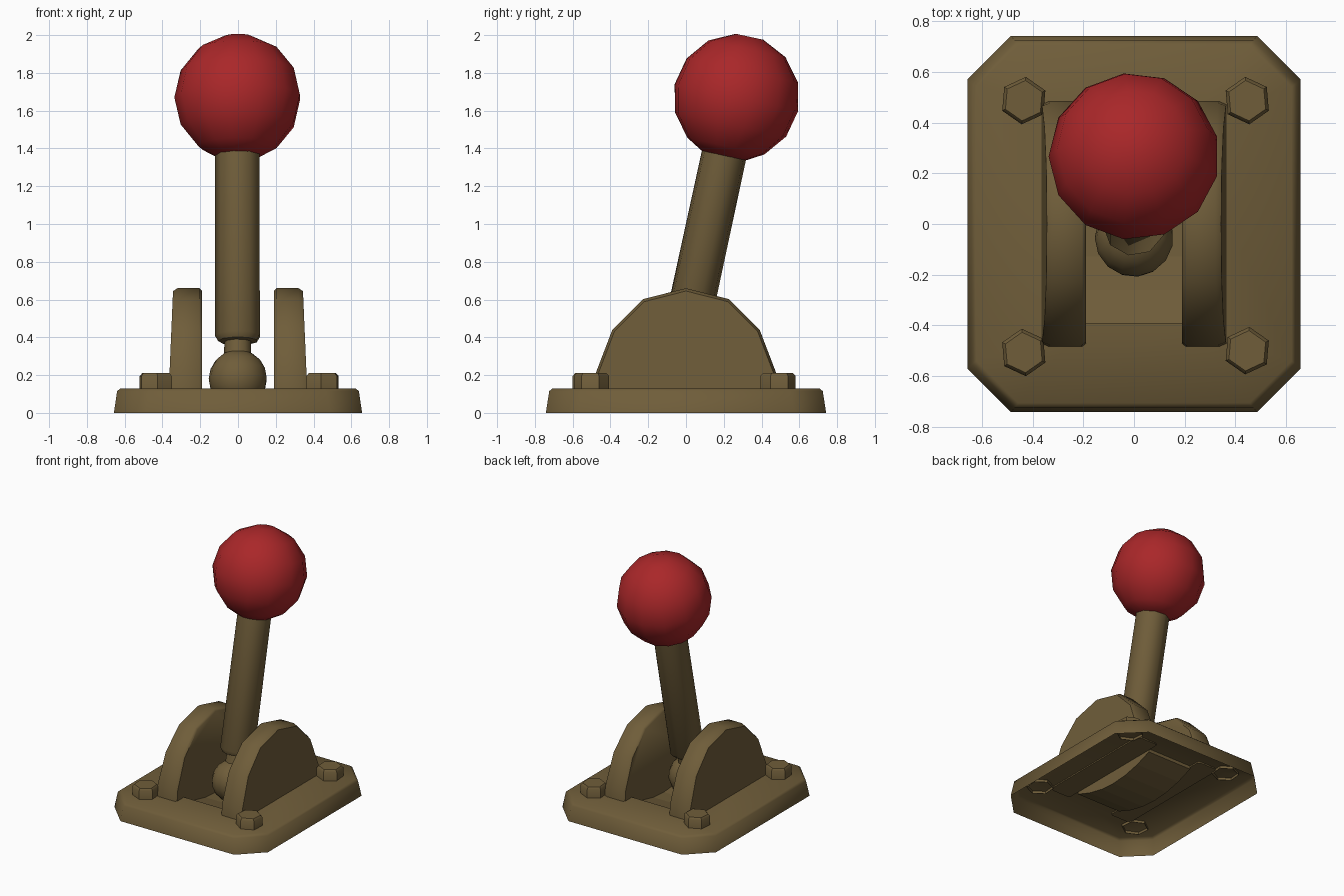
import bpy, bmesh, math
from mathutils import Vector, Matrix

if "Cube" in bpy.data.objects:
    bpy.data.objects.remove(bpy.data.objects["Cube"])


def material(name, rgb):
    m = bpy.data.materials.new(name)
    m.diffuse_color = (*rgb, 1)
    m.use_nodes = True
    m.node_tree.nodes["Principled BSDF"].inputs["Base Color"].default_value = m.diffuse_color
    return m


BROWN = material("olive brown", (0.16, 0.11, 0.042))
RED = material("red", (0.40, 0.02, 0.022))


def loft(name, rings, mat, cap_start=False, cap_end=False, angle=50, matrix=None):
    """Skin a list of equal-length closed rings into one object."""
    bm = bmesh.new()
    loops = [[bm.verts.new(p) for p in ring] for ring in rings]
    n = len(loops[0])
    for a, b in zip(loops, loops[1:]):
        for i in range(n):
            j = (i + 1) % n
            bm.faces.new((a[i], a[j], b[j], b[i]))
    if cap_start:
        bm.faces.new(loops[0][::-1])
    if cap_end:
        bm.faces.new(loops[-1])
    bmesh.ops.remove_doubles(bm, verts=bm.verts, dist=1e-5)
    bmesh.ops.recalc_face_normals(bm, faces=bm.faces)
    if matrix:
        bm.transform(matrix)
    me = bpy.data.meshes.new(name)
    bm.to_mesh(me)
    bm.free()
    me.materials.append(mat)
    ob = bpy.data.objects.new(name, me)
    bpy.context.collection.objects.link(ob)
    bpy.ops.object.select_all(action='DESELECT')
    ob.select_set(True)
    bpy.context.view_layer.objects.active = ob
    bpy.ops.object.shade_smooth_by_angle(angle=math.radians(angle))
    return ob


def octagon(hx, hy, c, z):
    """Rectangle with cut corners, counter-clockwise."""
    return [(hx, -hy + c, z), (hx, hy - c, z), (hx - c, hy, z), (-hx + c, hy, z),
            (-hx, hy - c, z), (-hx, -hy + c, z), (-hx + c, -hy, z), (hx - c, -hy, z)]


def circle(r, z, n, start=math.pi):
    return [(r * math.cos(start + math.tau * i / n),
             r * math.sin(start + math.tau * i / n), z) for i in range(n)]


# Base shell, open underneath, with a slot in the top
loft("base_plate", [octagon(0.657, 0.742, 0.17, 0),
                    octagon(0.64, 0.724, 0.17, 0.115),
                    octagon(0.622, 0.706, 0.165, 0.13),
                    octagon(0.19, 0.39, 0, 0.13)], BROWN)

# Sunken curved trough below the slot
arc = [(0.39 * t, 0.02 + 0.085 * t * t) for t in (-1, -0.67, -0.33, 0, 0.33, 0.67, 1)]
bm = bmesh.new()
sides = []
for x in (-0.19, 0.19):
    sides.append([bm.verts.new((x, y, z)) for y, z in [(-0.39, 0.13)] + arc + [(0.39, 0.13)]])
for i in range(len(sides[0]) - 1):
    bm.faces.new((sides[0][i], sides[1][i], sides[1][i + 1], sides[0][i + 1]))
for s in sides:
    bm.faces.new(s)
bmesh.ops.recalc_face_normals(bm, faces=bm.faces)
bm.normal_update()
me = bpy.data.meshes.new("slot_trough")
bm.to_mesh(me)
bm.free()
me.materials.append(BROWN)
trough = bpy.data.objects.new("slot_trough", me)
bpy.context.collection.objects.link(trough)

# Two rounded side plates, outer faces leaning slightly inward
half = [(0.485, -0.01), (0.478, 0.08), (0.39, 0.31), (0.228, 0.472)]
profile = half + [(0, 0.53)] + [(-y, z) for y, z in reversed(half)]
for side, label in ((1, "right"), (-1, "left")):
    rings = []
    for x, k, lean in ((0.19, 0.975, 0), (0.205, 1, 0), (0.335, 1, 0.015), (0.366, 0.972, 0.022)):
        rings.append([(side * (x - lean * z / 0.53), y * k, 0.13 + z * k) for y, z in profile])
    loft(label + "_side_plate", rings, BROWN, True, True)

# Hex bolts in the four corners
for i, (x, y, turn) in enumerate(((-0.435, 0.487, 25), (0.447, 0.487, 35),
                                  (-0.435, -0.507, 35), (0.447, -0.5, 25))):
    a = math.radians(turn)
    loft(f"bolt_{i + 1}", [circle(0.094, 0.11, 6, a), circle(0.094, 0.195, 6, a),
                           circle(0.08, 0.21, 6, a)], BROWN, False, True, 40,
         Matrix.Translation((x, y, 0)))

# Tilted lever frame: local z runs from pivot ball to knob
pivot, knob = Vector((0, -0.055, 0.18)), Vector((0, 0.267, 1.67))
axis = knob - pivot
length = axis.length
tilt = Matrix.Translation(pivot) @ Matrix.Rotation(-math.atan2(axis.y, axis.z), 4, 'X')


def sphere_rings(r, n, angles, z):
    return [circle(r * math.sin(a), z + r * math.cos(a), n) for a in map(math.radians, angles)]


loft("pivot_ball", sphere_rings(0.155, 15, [180 * (k + 0.5) / 9 for k in range(9)], 0),
     BROWN, True, True, matrix=tilt)

# Lever neck and shaft
loft("lever_shaft", [circle(r, z, 9) for r, z in (
    (0.075, 0.1), (0.072, 0.2), (0.105, 0.205), (0.123, 0.235), (0.121, length - 0.28))],
     BROWN, True, True, matrix=tilt)

# Red knob, low-sided sphere
loft("knob", sphere_rings(0.337, 13, [180 * (k + 0.5) / 7 for k in range(6)] + [159], length),
     RED, True, True, matrix=tilt)
